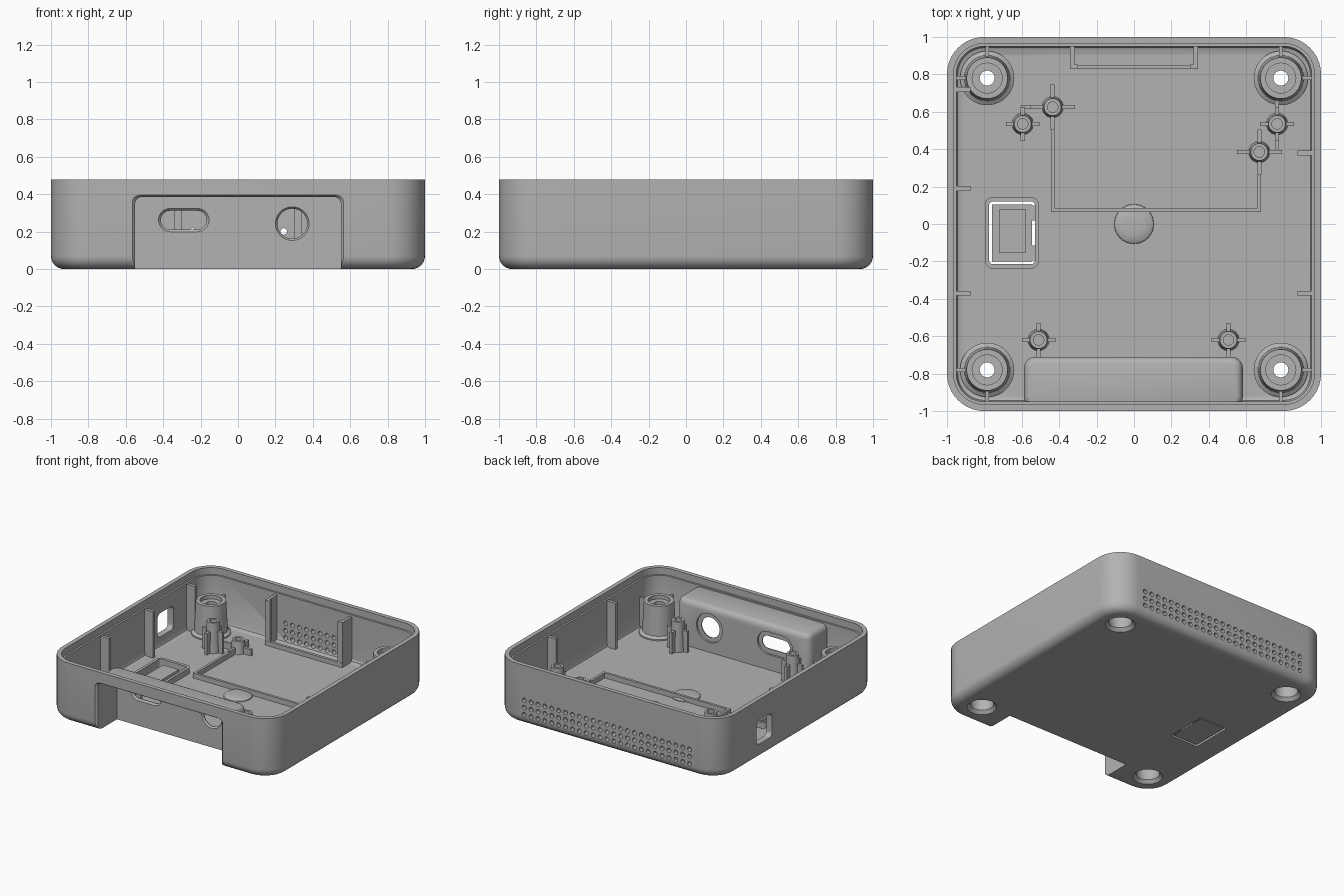
import bpy, bmesh, math
from mathutils import Vector

cube = bpy.data.objects.get("Cube")
if cube:
    bpy.data.objects.remove(cube)

grey = bpy.data.materials.new("grey_plastic")
grey.use_nodes = True
grey.diffuse_color = (0.45, 0.45, 0.45, 1)
grey.node_tree.nodes["Principled BSDF"].inputs["Base Color"].default_value = grey.diffuse_color
parts = []

AXES = {
    "Z": lambda u, v, t: Vector((u, v, t)),
    "Y": lambda u, v, t: Vector((u, t, v)),
    "X": lambda u, v, t: Vector((t, u, v)),
}


def rounded_rect(w, h, r, n):
    """Outline of a rounded rectangle; a circle when w = h = 2r."""
    pts = []
    for k, (sx, sy) in enumerate(((1, 1), (-1, 1), (-1, -1), (1, -1))):
        for i in range(n + 1):
            a = math.pi / 2 * (k + i / n)
            pts.append((sx * (w / 2 - r) + r * math.cos(a), sy * (h / 2 - r) + r * math.sin(a)))
    return pts


def loft(bm, layers, at=(0, 0), axis="Z", wrap=False, n=8):
    """Bridge rounded rectangles (w, h, r, level); wrap closes it to a ring."""
    rings = []
    for w, h, r, t in layers:
        rings.append([bm.verts.new(AXES[axis](u + at[0], v + at[1], t))
                      for u, v in rounded_rect(w, h, r, n)])
    pairs = list(zip(rings, rings[1:]))
    if wrap:
        pairs.append((rings[-1], rings[0]))
    else:
        bm.faces.new(rings[0])
        bm.faces.new(rings[-1])
    for a, b in pairs:
        for i in range(len(a)):
            j = (i + 1) % len(a)
            bm.faces.new((a[i], a[j], b[j], b[i]))


def turned(bm, profile, at=(0, 0), axis="Z", wrap=False, n=8):
    loft(bm, [(2 * r, 2 * r, r, t) for r, t in profile], at, axis, wrap, n)


def box(bm, x0, x1, y0, y1, z0, z1):
    vs = bmesh.ops.create_cube(bm, size=1)["verts"]
    for v in vs:
        v.co = Vector((x0 if v.co.x < 0 else x1, y0 if v.co.y < 0 else y1, z0 if v.co.z < 0 else z1))


def finish(name, bm, cutter=False):
    bmesh.ops.remove_doubles(bm, verts=bm.verts, dist=1e-5)
    bmesh.ops.recalc_face_normals(bm, faces=bm.faces)
    mesh = bpy.data.meshes.new(name)
    bm.to_mesh(mesh)
    bm.free()
    mesh.materials.append(grey)
    obj = bpy.data.objects.new(name, mesh)
    bpy.context.collection.objects.link(obj)
    obj.hide_render = cutter
    if not cutter:
        parts.append(obj)
    return obj


def combine(target, tool, operation):
    mod = target.modifiers.new("combine", "BOOLEAN")
    mod.operation, mod.solver, mod.object = operation, "EXACT", tool
    bpy.context.view_layer.objects.active = target
    bpy.ops.object.modifier_apply(modifier=mod.name)
    bpy.data.objects.remove(tool)


FLOOR, RIM, LEDGE = 0.05, 0.48, 0.425

# Open tray with filleted base and stepped rim
layers = []
for i in range(7):
    a = math.pi / 2 * i / 6
    layers.append((0.07 * (1 - math.sin(a)), 0.07 * (1 - math.cos(a))))
layers += [(0, RIM), (0.035, RIM), (0.035, LEDGE), (0.05, LEDGE), (0.05, 0.075), (0.057, 0.057), (0.07, FLOOR)]
bm = bmesh.new()
loft(bm, [(2 - 2 * d, 2 - 2 * d, 0.2 - d, z) for d, z in layers], n=10)
tray = finish("tray", bm)

# Raised socket housing inside the front wall
bm = bmesh.new()
loft(bm, [(1.17 - 2 * d, 0.275 - 2 * d, 0.06 - d, z)
          for d, z in ((0, 0.04), (0, 0.375), (0.007, 0.397), (0.02, 0.41), (0.035, 0.415))],
     at=(-0.003, -0.8475))
combine(tray, finish("housing", bm, True), "UNION")

# Front notch, open underneath
bm = bmesh.new()
loft(bm, [(1.13, 0.62, 0.04, -1.1), (1.13, 0.62, 0.04, -1.0), (1.1, 0.6, 0.035, -0.985), (1.1, 0.6, 0.035, -0.745)],
     at=(0, 0.085), axis="Y")
combine(tray, finish("notch_cutter", bm, True), "DIFFERENCE")

# Socket openings, side window, feet, button and vents
bm = bmesh.new()
loft(bm, [(0.27, 0.125, 0.0625, -0.8), (0.27, 0.125, 0.0625, -0.745),
          (0.245, 0.1, 0.05, -0.732), (0.245, 0.1, 0.05, -0.65)], at=(-0.29, 0.262), axis="Y")
turned(bm, [(0.09, -0.8), (0.09, -0.745), (0.08, -0.732), (0.08, -0.65)], at=(0.29, 0.243), axis="Y")
loft(bm, [(0.2, 0.19, 0.035, -1.1), (0.2, 0.19, 0.035, -0.9)], at=(0.44, 0.22), axis="X")
for sx in (-1, 1):
    for sy in (-1, 1):
        turned(bm, [(0.12, -0.1), (0.12, 0.2)], at=(0.785 * sx, 0.78 * sy))
loft(bm, [(0.245, 0.335, 0.02, -0.1), (0.245, 0.335, 0.02, 0.2)], at=(-0.6525, -0.0475))
for row in range(3):
    for col in range(-12, 13):
        depth = 0.9 if abs(col) < 5 else 0.97
        turned(bm, [(0.018, 1.1), (0.018, depth)], at=(col * 0.061, 0.085 + row * 0.058), axis="Y", n=3)
combine(tray, finish("opening_cutter", bm, True), "DIFFERENCE")

# Shallow pockets behind the sockets
bm = bmesh.new()
loft(bm, [(0.31, 0.18, 0.09, -0.725), (0.31, 0.18, 0.09, -0.65)], at=(-0.29, 0.262), axis="Y")
turned(bm, [(0.115, -0.725), (0.115, -0.65)], at=(0.29, 0.243), axis="Y")
combine(tray, finish("pocket_cutter", bm, True), "DIFFERENCE")

# Corner screw bosses with ribs to the walls
for sx, side in ((1, "left"), (-1, "right")):
    for sy, end in ((-1, "front"), (1, "back")):
        x, y = 0.785 * sx, 0.78 * sy
        bm = bmesh.new()
        turned(bm, [(0.12, 0), (0.108, 0), (0.085, 0.025), (0.085, 0.25), (0.04, 0.25), (0.04, 0.28),
                    (0.08, 0.28), (0.08, 0.31), (0.11, 0.31), (0.122, 0.075), (0.145, 0.06),
                    (0.145, 0.045), (0.12, 0.045)], at=(x, y), wrap=True, n=10)
        box(bm, x - 0.01, x + 0.01, *sorted((y + 0.112 * sy, 0.96 * sy)), 0.04, 0.29)
        box(bm, *sorted((x + 0.112 * sx, 0.96 * sx)), y - 0.01, y + 0.01, 0.04, 0.29)
        finish(f"boss_{end}_{side}", bm)


# Board posts with cross fins
def post(name, x, y, top, reach, fin_top):
    bm = bmesh.new()
    turned(bm, [(0.058, 0.04), (0.046, top), (0.028, top), (0.028, 0.04)], at=(x, y), wrap=True, n=6)
    box(bm, x - reach, x - 0.035, y - 0.011, y + 0.011, 0.04, fin_top)
    box(bm, x + 0.035, x + reach, y - 0.011, y + 0.011, 0.04, fin_top)
    box(bm, x - 0.011, x + 0.011, y + 0.035, y + reach, 0.04, fin_top)
    box(bm, x - 0.011, x + 0.011, y - reach, y - 0.035, 0.04, fin_top)
    finish(name, bm)


for i, (x, y) in enumerate(((-0.595, 0.535), (0.765, 0.535), (-0.51, -0.62), (0.505, -0.62))):
    post(f"tall_post_{i + 1}", x, y, 0.29, 0.09, 0.22)
for i, (x, y) in enumerate(((-0.435, 0.625), (0.67, 0.385))):
    post(f"short_post_{i + 1}", x, y, 0.15, 0.12, 0.1)

# Low ridges on the floor
bm = bmesh.new()
for x0, x1, y0, y1 in ((-0.435, -0.435, 0.075, 0.58), (0.67, 0.67, 0.075, 0.34), (-0.435, 0.67, 0.075, 0.075),
                       (-0.595, -0.595, 0.58, 0.625), (-0.595, -0.48, 0.625, 0.625),
                       (0.765, 0.765, 0.385, 0.49), (0.71, 0.765, 0.385, 0.385), (0.765, 0.765, 0.58, 0.66),
                       (-0.51, -0.51, -0.72, -0.66), (0.505, 0.505, -0.72, -0.66)):
    box(bm, x0 - 0.01, x1 + 0.01, y0 - 0.01, y1 + 0.01, 0.04, 0.09)
finish("floor_ridges", bm)

# Tall ribs on the side walls
bm = bmesh.new()
for s, y in ((-1, 0.72), (-1, 0.19), (-1, -0.37), (1, 0.38), (1, -0.37)):
    box(bm, *sorted((0.875 * s, 0.96 * s)), y - 0.013, y + 0.013, 0.04, 0.42)
finish("wall_ribs", bm)

# Holder behind the through vents
bm = bmesh.new()
for s in (-1, 1):
    box(bm, 0.33 * s - 0.012, 0.33 * s + 0.012, 0.85, 0.96, 0.04, 0.41)
    box(bm, *sorted((0.3 * s, 0.342 * s)), 0.83, 0.852, 0.04, 0.41)
box(bm, -0.34, 0.34, 0.828, 0.85, 0.04, 0.085)
finish("vent_holder", bm)

# Button flap, its hinges and collar
bm = bmesh.new()
box(bm, -0.76, -0.545, -0.2, 0.105, 0.003, 0.04)
for y in (-0.155, 0.06):
    box(bm, -0.55, -0.52, y - 0.04, y + 0.04, 0.006, 0.038)
box(bm, -0.72, -0.58, -0.155, 0.08, 0.035, 0.075)
finish("button", bm)
bm = bmesh.new()
loft(bm, [(0.288, 0.385, 0.045, 0.04), (0.288, 0.385, 0.045, 0.095),
          (0.245, 0.335, 0.02, 0.095), (0.245, 0.335, 0.02, 0.04)], at=(-0.6525, -0.0475), wrap=True)
finish("button_collar", bm)

# Shallow dome in the middle of the floor
bm = bmesh.new()
turned(bm, [(0.108, 0.045), (0.104, 0.056), (0.09, 0.064), (0.06, 0.069), (0.02, 0.071)])
finish("floor_dome", bm)

bpy.ops.object.select_all(action="DESELECT")
for obj in parts:
    obj.select_set(True)
bpy.context.view_layer.objects.active = tray
bpy.ops.object.shade_smooth_by_angle(angle=math.radians(32))
